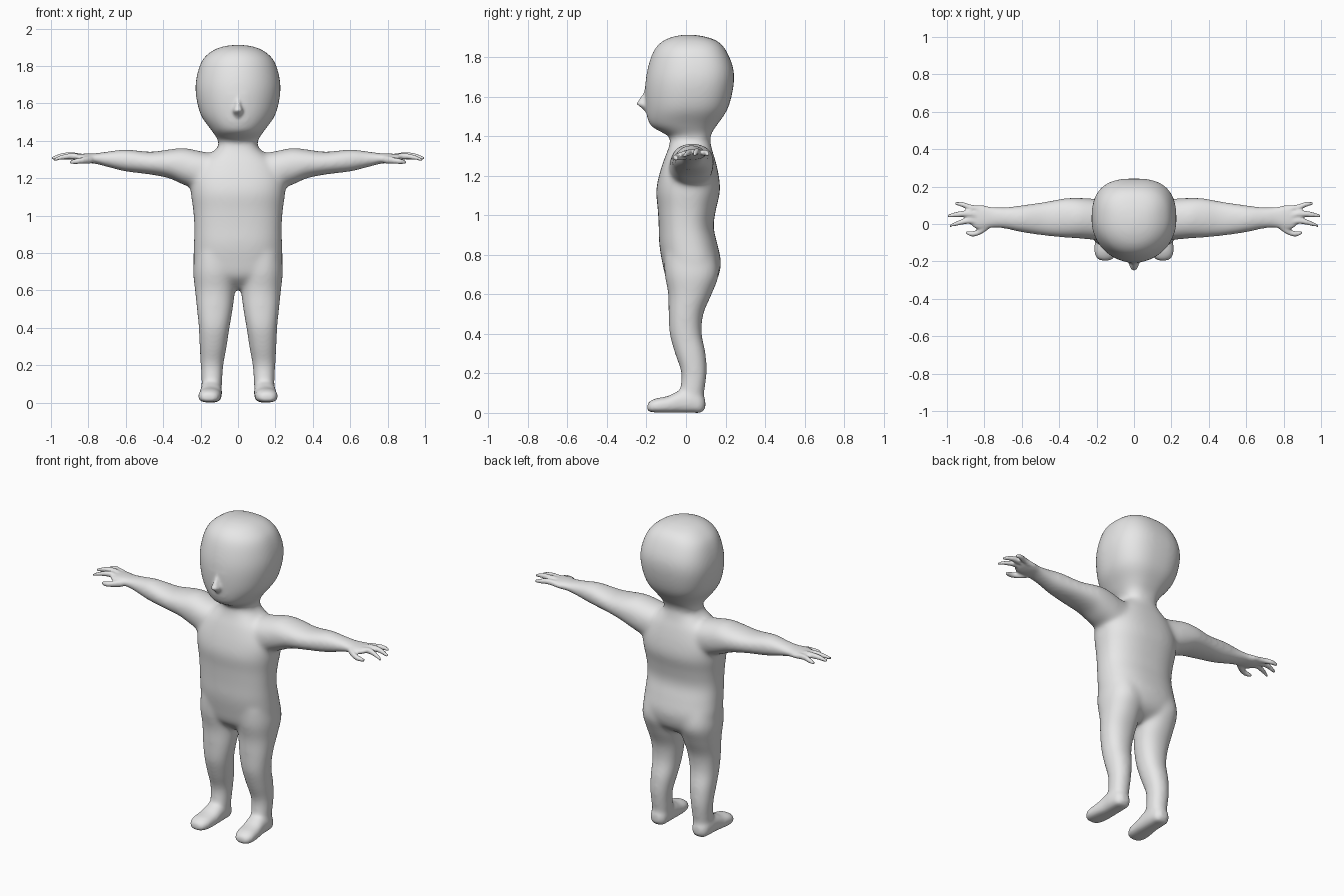
import bpy, bmesh, math

bm = bmesh.new()


def curve(st, sub=6):
    """Smoothly interpolate a short list of stations."""
    out = []
    for i in range(len(st) - 1):
        p0, p1, p2, p3 = st[max(i - 1, 0)], st[i], st[i + 1], st[min(i + 2, len(st) - 1)]
        for k in range(sub):
            t = k / sub
            out.append([0.5 * (2 * b + (c - a) * t + (2 * a - 5 * b + 4 * c - d) * t * t
                               + (3 * b - a - 3 * c + d) * t ** 3)
                        for a, b, c, d in zip(p0, p1, p2, p3)])
    return out + [list(st[-1])]


def loft(axis, stations, side=1, e_lo=2.2, e_hi=2.2, n=40):
    """Loft superellipses (pos, a0, a1, b0, b1) along an axis; a, b are the other two axes."""
    others = [i for i in range(3) if i != axis]
    rings = []
    for pos, a0, a1, b0, b1 in curve(stations):
        ring = []
        for k in range(n):
            c, s = math.cos(math.tau * k / n), math.sin(math.tau * k / n)
            e = e_hi if s > 0 else e_lo
            co = [0, 0, 0]
            co[axis] = pos
            co[others[0]] = (a0 + a1) / 2 + (a1 - a0) / 2 * math.copysign(abs(c) ** (2 / e), c)
            co[others[1]] = (b0 + b1) / 2 + (b1 - b0) / 2 * math.copysign(abs(s) ** (2 / e), s)
            co[0] *= side
            ring.append(bm.verts.new(co))
        rings.append(ring)
    faces = [bm.faces.new(rings[0]), bm.faces.new(rings[-1])]
    for r, q in zip(rings, rings[1:]):
        faces += [bm.faces.new((r[k], r[(k + 1) % n], q[(k + 1) % n], q[k])) for k in range(n)]
    bmesh.ops.recalc_face_normals(bm, faces=faces)


def finger(points, side):
    """Tapered tube through (x, y, z, radius) points."""
    loft(0, [(x, y - r, y + r, z - r, z + r) for x, y, z, r in points], side, n=14)


def sym(rows):
    return [(z, -w, w, y0, y1) for z, w, y0, y1 in rows]


# Head: rounder face, squarer back
loft(2, sym([(1.36, .10, -.07, .115), (1.40, .107, -.09, .125), (1.425, .12, -.135, .135),
             (1.46, .145, -.185, .16), (1.54, .20, -.203, .212), (1.65, .226, -.207, .24),
             (1.74, .222, -.195, .24), (1.83, .192, -.165, .205), (1.88, .14, -.12, .16),
             (1.905, .08, -.06, .09), (1.913, .02, -.01, .03)]), e_lo=2, e_hi=2.7)
# Nose
loft(2, sym([(1.52, .008, -.205, -.15), (1.54, .024, -.222, -.15), (1.562, .028, -.25, -.15),
             (1.585, .02, -.238, -.15), (1.62, .012, -.216, -.15), (1.65, .006, -.205, -.15)]), n=20)
# Neck and torso
loft(2, sym([(.605, .04, -.02, .06), (.635, .14, -.06, .12), (.68, .222, -.1, .16),
             (.76, .238, -.12, .177), (.85, .236, -.135, .16), (.94, .234, -.138, .14),
             (1.03, .24, -.143, .152), (1.12, .252, -.151, .172), (1.2, .25, -.137, .166),
             (1.28, .21, -.112, .148), (1.33, .15, -.092, .132), (1.365, .11, -.082, .125),
             (1.41, .1, -.075, .115)]), e_lo=2.4, e_hi=2.4)

for side in (-1, 1):
    # Leg
    loft(2, [(.80, .02, .23, -.11, .15), (.7, .01, .24, -.108, .166), (.6, .016, .23, -.09, .13),
             (.5, .028, .22, -.088, .088), (.4, .045, .21, -.083, .08), (.3, .06, .206, -.056, .1),
             (.2, .078, .2, -.024, .105), (.1, .085, .194, -.03, .092),
             (.03, .095, .185, -.02, .08)], side)
    # Foot
    loft(1, [(-.196, .135, .17, .018, .04), (-.185, .112, .197, .007, .058),
             (-.15, .094, .212, .002, .074), (-.09, .088, .209, .001, .086),
             (-.03, .086, .202, .001, .115), (.03, .087, .2, .001, .12), (.075, .095, .19, .002, .1),
             (.098, .12, .165, .025, .07)], side, e_lo=2.8)
    # Arm and palm
    loft(0, [(.08, -.07, .12, 1.17, 1.325), (.19, -.085, .133, 1.135, 1.343),
             (.29, -.078, .14, 1.165, 1.362), (.37, -.073, .138, 1.2, 1.354),
             (.47, -.064, .12, 1.22, 1.342), (.6, -.045, .101, 1.236, 1.354),
             (.69, -.026, .091, 1.258, 1.344), (.76, -.02, .09, 1.277, 1.334),
             (.81, -.03, .1, 1.283, 1.332), (.85, -.022, .1, 1.292, 1.33),
             (.875, .0, .09, 1.302, 1.326)], side)
    # Fingers and thumb
    finger([(.83, .08, 1.31, .018), (.88, .09, 1.315, .016), (.92, .105, 1.314, .014),
            (.957, .11, 1.306, .008)], side)
    finger([(.83, .04, 1.31, .02), (.88, .055, 1.32, .018), (.94, .052, 1.32, .015),
            (.998, .042, 1.306, .008)], side)
    finger([(.83, .01, 1.308, .018), (.88, .018, 1.318, .017), (.93, .008, 1.314, .014),
            (.985, -.01, 1.3, .008)], side)
    finger([(.78, -.01, 1.3, .02), (.81, -.03, 1.298, .02), (.84, -.048, 1.294, .016),
            (.87, -.053, 1.29, .014), (.9, -.045, 1.286, .008)], side)

mesh = bpy.data.meshes.new("body_parts")
bm.to_mesh(mesh)
bm.free()
parts = bpy.data.objects.new("body_parts", mesh)
bpy.context.collection.objects.link(parts)

# Fuse the parts into one skin
rem = parts.modifiers.new("fuse", 'REMESH')
rem.mode = 'VOXEL'
rem.voxel_size = 0.008
dg = bpy.context.evaluated_depsgraph_get()
skin = bpy.data.meshes.new_from_object(parts.evaluated_get(dg))
skin.name = "body"
bpy.data.objects.remove(parts)
body = bpy.data.objects.new("body", skin)
bpy.context.collection.objects.link(body)

# Soften the joints, sparing hands, feet and nose
soft = body.vertex_groups.new(name="soft")
fine = body.vertex_groups.new(name="fine")
for v in skin.vertices:
    x, y, z = v.co
    w = min(1, max(0, (.78 - abs(x)) / .1), max(0.05, z / .15))
    if y < -.19 and 1.5 < z < 1.66 and abs(x) < .06:
        w *= .1
    soft.add([v.index], w, 'REPLACE')
    fine.add([v.index], .5, 'REPLACE')
for name, group, count in (("blend", "soft", 45), ("polish", "fine", 4)):
    m = body.modifiers.new(name, 'SMOOTH')
    m.factor = .5
    m.iterations = count
    m.vertex_group = group

mat = bpy.data.materials.new("light grey")
mat.diffuse_color = (.8, .8, .8, 1)
skin.materials.clear()
skin.materials.append(mat)
for p in skin.polygons:
    p.use_smooth = True
    p.material_index = 0
